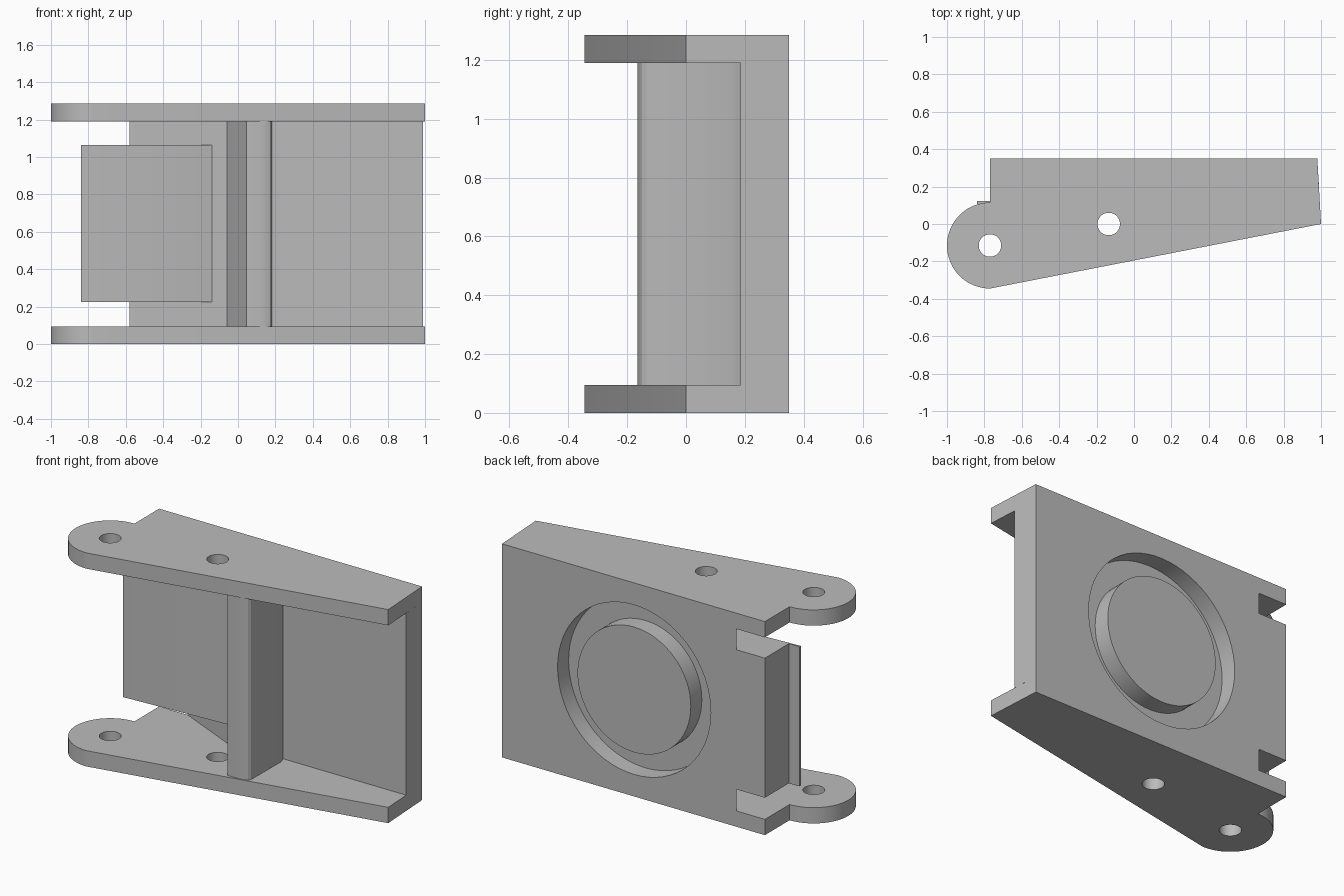
import bpy, bmesh
from math import sin, cos, pi, radians
from mathutils import Matrix

if "Cube" in bpy.data.objects:
    bpy.data.objects.remove(bpy.data.objects["Cube"], do_unlink=True)

grey = bpy.data.materials.new("plain_grey")
grey.use_nodes = True
grey.diffuse_color = (0.5, 0.5, 0.5, 1)
grey.node_tree.nodes["Principled BSDF"].inputs["Base Color"].default_value = (0.5, 0.5, 0.5, 1)


def finish(bm, name):
    bmesh.ops.recalc_face_normals(bm, faces=bm.faces)
    mesh = bpy.data.meshes.new(name)
    bm.to_mesh(mesh)
    bm.free()
    mesh.materials.append(grey)
    obj = bpy.data.objects.new(name, mesh)
    bpy.context.collection.objects.link(obj)
    return obj


def prism(name, profile, z0, z1):
    """Extrude an outline in the ground plane from z0 to z1."""
    bm = bmesh.new()
    face = bm.faces.new([bm.verts.new((x, y, z0)) for x, y in profile])
    top = bmesh.ops.extrude_face_region(bm, geom=[face])["geom"]
    verts = [v for v in top if isinstance(v, bmesh.types.BMVert)]
    bmesh.ops.translate(bm, vec=(0, 0, z1 - z0), verts=verts)
    return finish(bm, name)


def cylinder(name, radius, depth, centre, along_y=False):
    bm = bmesh.new()
    turn = Matrix.Rotation(pi / 2, 4, "X") if along_y else Matrix()
    bmesh.ops.create_cone(bm, cap_ends=True, segments=64, radius1=radius, radius2=radius,
                          depth=depth, matrix=Matrix.Translation(centre) @ turn)
    return finish(bm, name)


def combine(target, tool, operation):
    """Apply a boolean and remove the helper."""
    mod = target.modifiers.new("combine", "BOOLEAN")
    mod.operation, mod.solver, mod.object = operation, "EXACT", tool
    bpy.context.view_layer.objects.active = target
    bpy.ops.object.modifier_apply(modifier=mod.name)
    bpy.data.objects.remove(tool, do_unlink=True)


HEIGHT, THICK = 1.285, 0.095
PIVOT, EAR = (-0.77, -0.115), 0.23

# Back wall with its tapered end and the inner post
wall = [(0.98, 0.35), (0.99, 0.185), (0.17, 0.185), (0.184, 0.15), (0.182, -0.135),
        (0.172, -0.15), (0.15, -0.16), (0.12, -0.164), (0.045, -0.165),
        (-0.06, 0.11), (-0.14, 0.15), (-0.58, 0.35)]
bracket = prism("bracket", wall, THICK, HEIGHT - THICK)

# Tongue with a thin lip at its free end
tongue = [(0, 0.35), (-0.77, 0.35), (-0.77, 0.122), (-0.84, 0.122),
          (-0.84, 0.108), (-0.14, 0.148), (0, 0.2)]
combine(bracket, prism("tongue", tongue, 0.225, 1.065), "UNION")

# Side plates with rounded ears
arc = [(PIVOT[0] - EAR * sin(pi * i / 32), PIVOT[1] + EAR * cos(pi * i / 32)) for i in range(33)]
plate = [(0.98, 0.35), (-0.77, 0.35)] + arc + [(1, 0)]
for z in (0, HEIGHT - THICK):
    combine(bracket, prism("side_plate", plate, z, z + THICK), "UNION")

# Pin holes through both plates
for x, y in (PIVOT, (-0.135, 0)):
    for z in (THICK / 2, HEIGHT - THICK / 2):
        combine(bracket, cylinder("pin_hole", 0.06, THICK * 1.2, (x, y, z)), "DIFFERENCE")

# Ring groove in the back
groove = cylinder("groove", 0.51, 0.21, (0.1, 0.35, HEIGHT / 2), True)
core = cylinder("groove_core", 0.377, 0.4, (0.1, 0.35, HEIGHT / 2), True)
combine(groove, core, "DIFFERENCE")
combine(bracket, groove, "DIFFERENCE")

bpy.ops.object.select_all(action="DESELECT")
bracket.select_set(True)
bpy.context.view_layer.objects.active = bracket
bpy.ops.object.shade_smooth_by_angle(angle=radians(30))
